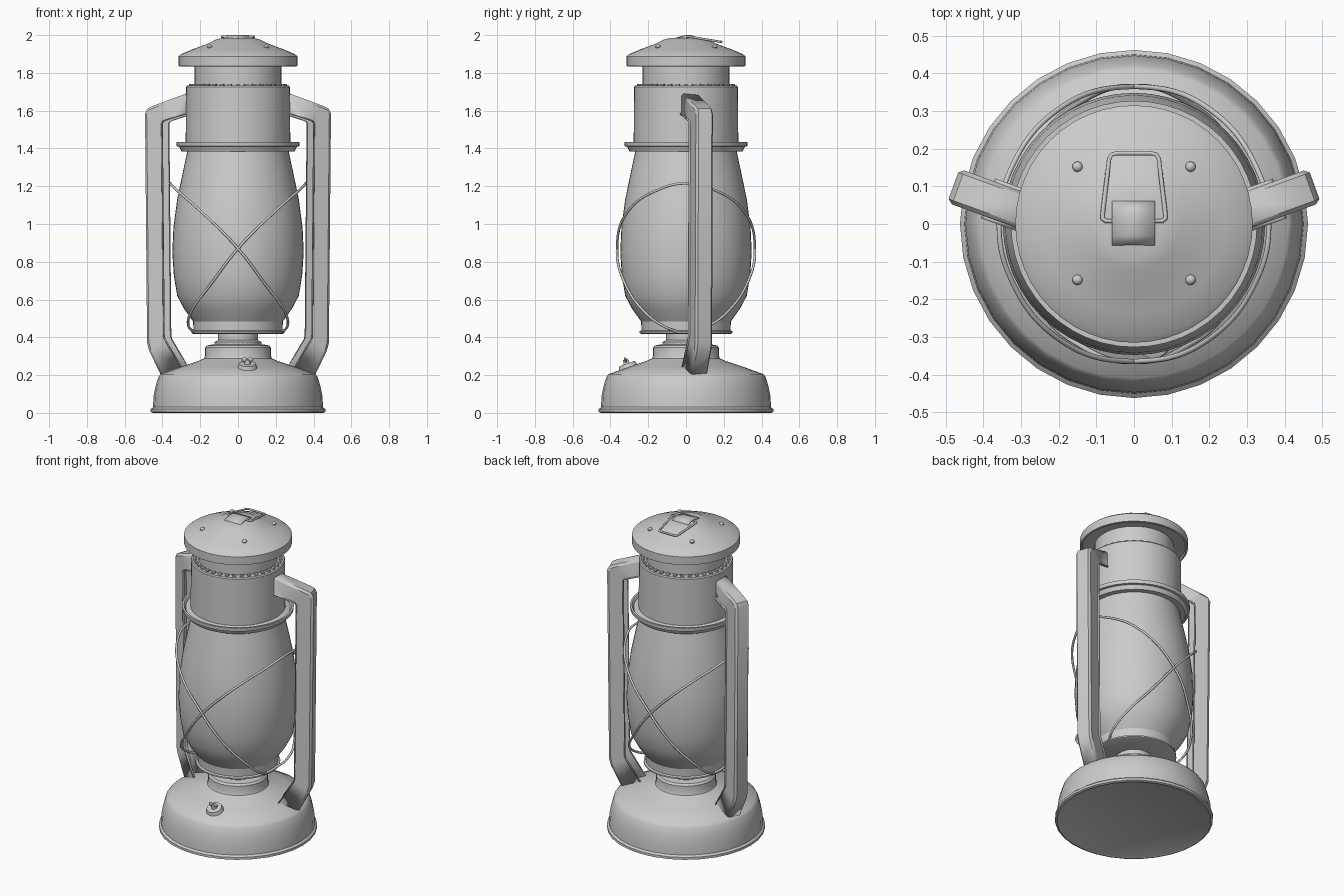
import bpy, bmesh, math
from mathutils import Vector, Matrix

if "Cube" in bpy.data.objects:
    bpy.data.objects.remove(bpy.data.objects["Cube"], do_unlink=True)

grey = bpy.data.materials.new("grey_metal")
grey.use_nodes = True
grey.diffuse_color = (0.6, 0.6, 0.6, 1)
next(n for n in grey.node_tree.nodes if n.type == 'BSDF_PRINCIPLED').inputs["Base Color"].default_value = (0.6, 0.6, 0.6, 1)


def finish(name, bm, smooth=True):
    """Turn a bmesh into a shaded object."""
    bmesh.ops.recalc_face_normals(bm, faces=bm.faces)
    me = bpy.data.meshes.new(name)
    bm.to_mesh(me)
    bm.free()
    me.materials.append(grey)
    ob = bpy.data.objects.new(name, me)
    bpy.context.collection.objects.link(ob)
    if smooth:
        bpy.ops.object.select_all(action='DESELECT')
        ob.select_set(True)
        bpy.context.view_layer.objects.active = ob
        bpy.ops.object.shade_smooth_by_angle(angle=math.radians(32))
    return ob


def lathe(name, profile, steps=48):
    """Spin (radius, height) points around z."""
    bm = bmesh.new()
    verts = [bm.verts.new((r, 0, z)) for r, z in profile]
    edges = [bm.edges.new(p) for p in zip(verts, verts[1:])]
    bmesh.ops.spin(bm, geom=verts + edges, cent=(0, 0, 0), axis=(0, 0, 1),
                   angle=math.tau, steps=steps, use_duplicate=False)
    bmesh.ops.remove_doubles(bm, verts=bm.verts, dist=0.0005)
    return finish(name, bm)


def wire(name, points, radius, smooth=True, cyclic=False):
    """Round wire along a path."""
    cu = bpy.data.curves.new(name, 'CURVE')
    cu.dimensions = '3D'
    cu.bevel_depth = radius
    cu.bevel_resolution = 2
    cu.use_fill_caps = True
    sp = cu.splines.new('BEZIER' if smooth else 'POLY')
    if smooth:
        sp.bezier_points.add(len(points) - 1)
        for b, p in zip(sp.bezier_points, points):
            b.co = p
            b.handle_left_type = b.handle_right_type = 'AUTO'
    else:
        sp.points.add(len(points) - 1)
        for b, p in zip(sp.points, points):
            b.co = (*p, 1)
    sp.use_cyclic_u = cyclic
    cu.materials.append(grey)
    ob = bpy.data.objects.new(name, cu)
    bpy.context.collection.objects.link(ob)
    return ob


# Fuel tank with stepped neck
lathe("fuel_tank", [(0, 0.005), (0.44, 0.005), (0.45, 0), (0.462, 0.005), (0.462, 0.02),
                    (0.45, 0.03), (0.447, 0.09), (0.437, 0.14), (0.422, 0.19), (0.41, 0.205),
                    (0.3, 0.245), (0.21, 0.275), (0.18, 0.288), (0.175, 0.3), (0.175, 0.345),
                    (0.165, 0.357), (0.115, 0.365), (0, 0.365)], 32)
# Burner and globe plate
lathe("burner", [(0.125, 0.36), (0.125, 0.375), (0.105, 0.385), (0.105, 0.42)])
lathe("globe_plate", [(0, 0.418), (0.235, 0.418), (0.247, 0.423), (0.247, 0.432),
                      (0.235, 0.437), (0, 0.437)])
# Glass globe
lathe("globe", [(0.235, 0.432), (0.238, 0.485), (0.285, 0.55), (0.322, 0.62), (0.34, 0.73),
                (0.348, 0.85), (0.342, 0.98), (0.322, 1.13), (0.293, 1.27), (0.265, 1.4)])
# Chimney with flange
lathe("chimney", [(0.25, 1.385), (0.3, 1.385), (0.312, 1.41), (0.325, 1.412), (0.327, 1.435),
                  (0.315, 1.435), (0.305, 1.42), (0.277, 1.428), (0.275, 1.725), (0.27, 1.732),
                  (0.22, 1.732)])
lathe("flue", [(0.23, 1.7), (0.23, 1.86)])
lathe("hood", [(0.22, 1.85), (0.3, 1.845), (0.304, 1.834), (0.315, 1.836), (0.315, 1.888),
               (0.3, 1.9), (0.24, 1.925), (0.165, 1.953), (0.12, 1.975), (0.085, 1.985),
               (0, 1.988)])

# Vent teeth around the flue
bm = bmesh.new()
for i in range(36):
    m = Matrix.Rotation(i * math.tau / 36, 4, 'Z') @ Matrix.Translation((0.25, 0, 1.735))
    bmesh.ops.create_cube(bm, size=1, matrix=m @ Matrix.Diagonal((0.02, 0.02, 0.012, 1)))
finish("vent_teeth", bm, False)

# Side arms: inward-open channels with lipped edges
outer = [(0.255, 1.69), (0.44, 1.622), (0.465, 1.61), (0.477, 1.585), (0.466, 0.37),
         (0.455, 0.33), (0.395, 0.205)]
inner = [(0.255, 1.585), (0.37, 1.548), (0.38, 1.542), (0.385, 1.53), (0.375, 0.41),
         (0.37, 0.39), (0.285, 0.245)]
section = [(1, 0.056), (1, 0.045), (0.12, 0.045), (0, 0.036),
           (0, -0.036), (0.12, -0.045), (1, -0.045), (1, -0.056)]
tilt = math.radians(20)
for side, name in ((1, "left_arm"), (-1, "right_arm")):
    bm = bmesh.new()
    rows = []
    for (xo, zo), (xi, zi) in zip(outer, inner):
        row = []
        for s, w in section:
            x, z = xo + (xi - xo) * s, zo + (zi - zo) * s
            y = 0.1 + (x - 0.475) * math.tan(tilt)
            row.append(bm.verts.new((side * (x - w * math.sin(tilt)), y + w * math.cos(tilt), z)))
        rows.append(row)
    for a, b in zip(rows, rows[1:]):
        for j in range(len(section) - 1):
            bm.faces.new((a[j], a[j + 1], b[j + 1], b[j]))
    arm = finish(name, bm)
    mod = arm.modifiers.new("thickness", 'SOLIDIFY')
    mod.thickness = 0.006
    mod.offset = 0

# Crossed guard wires around the globe
half = [(0.235, 0.05, 0.43), (0.262, 0.12, 0.46), (0.25, 0.215, 0.53), (0.13, 0.33, 0.7),
        (0, 0.365, 0.87), (-0.2, 0.305, 1.07), (-0.325, 0.15, 1.18)]
for side, name in ((1, "guard_wire_a"), (-1, "guard_wire_b")):
    path = half + [(-0.358, 0, 1.215)] + [(x, -y, z) for x, y, z in reversed(half)]
    wire(name, [(side * x, y, z) for x, y, z in path], 0.007)

# Filler cap with wing grip, tilted to the tank slope
place = Matrix.Translation((0.05, -0.31, 0.25)) @ Matrix.Rotation(math.radians(20), 4, 'X')
bm = bmesh.new()
bmesh.ops.create_cone(bm, cap_ends=True, segments=24, radius1=0.052, radius2=0.045, depth=0.022,
                      matrix=place)
bmesh.ops.create_cone(bm, cap_ends=True, segments=12, radius1=0.018, radius2=0.012, depth=0.03,
                      matrix=place @ Matrix.Translation((0, 0, 0.02)))
for s in (-1, 1):
    m = place @ Matrix.Translation((s * 0.016, 0, 0.033)) @ Matrix.Diagonal((0.015, 0.007, 0.014, 1))
    bmesh.ops.create_uvsphere(bm, u_segments=12, v_segments=8, radius=1, matrix=m)
finish("filler_cap", bm)

# Hood clip, lifting ring and rivets
bm = bmesh.new()
edge = [(-0.057, 1.983), (-0.03, 1.991), (0.0, 1.997), (0.03, 1.997), (0.06, 1.985)]
rows = [[bm.verts.new((x, y, z)) for x in (-0.058, 0.056)] for y, z in edge]
for a, b in zip(rows, rows[1:]):
    bm.faces.new((a[0], a[1], b[1], b[0]))
clip = finish("hood_clip", bm)
mod = clip.modifiers.new("thickness", 'SOLIDIFY')
mod.thickness = 0.005
mod.offset = 0

corner = [(0.075, 0.008), (0.084, 0.015), (0.083, 0.03), (0.066, 0.172), (0.06, 0.184), (0.045, 0.188)]
loop = corner + [(-x, y) for x, y in reversed(corner)]
wire("lifting_ring", [(x, y, 1.994 - 0.16 * y) for x, y in loop], 0.006, False, True)

bm = bmesh.new()
for x in (-0.15, 0.15):
    for y in (-0.148, 0.152):
        m = Matrix.Translation((x, y, 1.938)) @ Matrix.Diagonal((0.014, 0.014, 0.012, 1))
        bmesh.ops.create_uvsphere(bm, u_segments=10, v_segments=6, radius=1, matrix=m)
finish("hood_rivets", bm)
